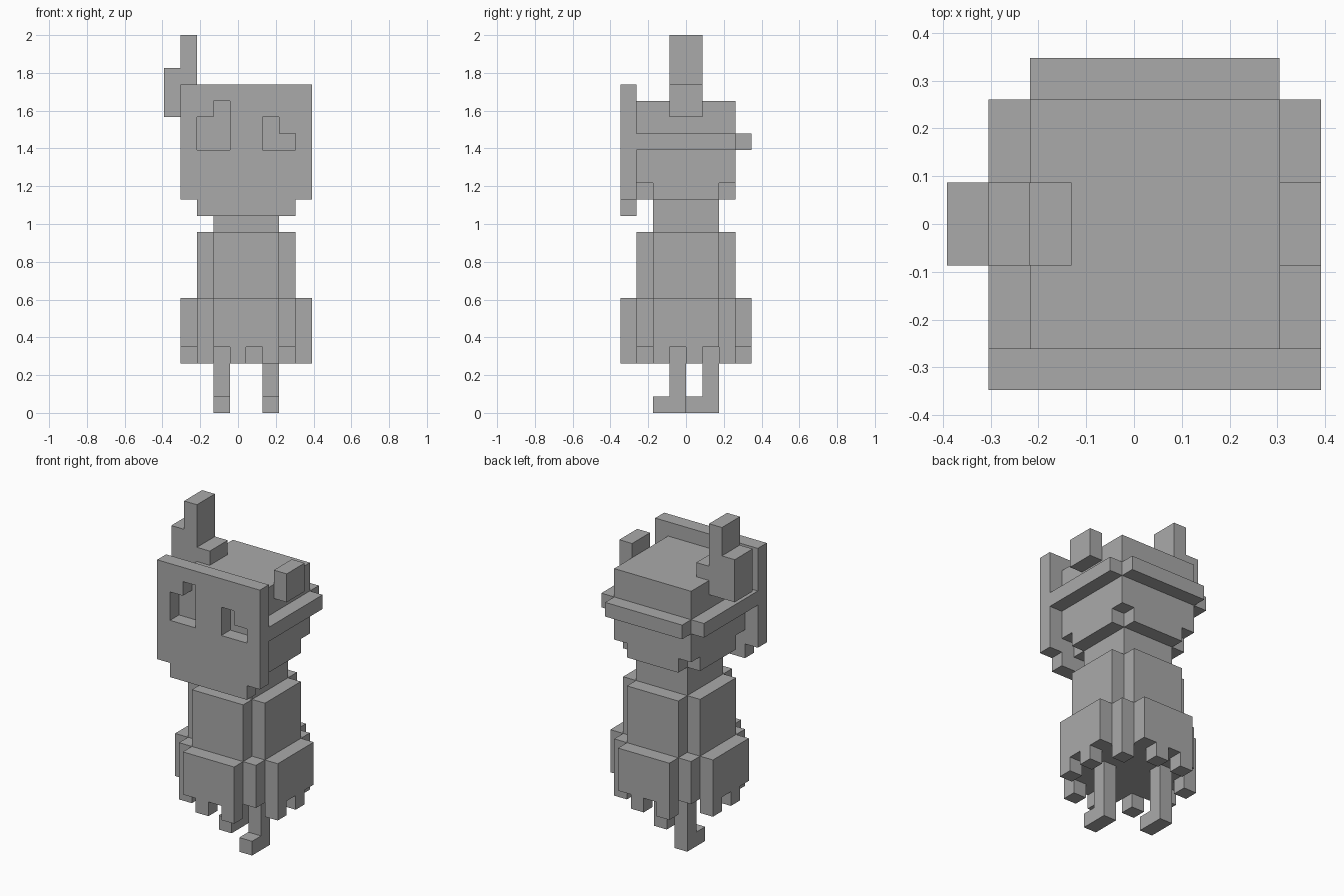
import bpy
import bmesh
from itertools import product
from mathutils import Vector

default = bpy.data.objects.get("Cube")
if default:
    bpy.data.objects.remove(default, do_unlink=True)

# The figure is 9 x 8 x 23 cubes
U = 2 / 23
ORIGIN = Vector((-4.5, -4, 0))

grey = bpy.data.materials.new("plain grey")
grey.use_nodes = True
COLOUR = (0.4, 0.4, 0.4, 1)
grey.diffuse_color = COLOUR
grey.node_tree.nodes["Principled BSDF"].inputs["Base Color"].default_value = COLOUR


def cells(x, y, z):
    return set(product(range(*x), range(*y), range(*z)))


def build(name, solid):
    """Skin a set of cubes with one clean outer shell."""
    bm = bmesh.new()
    corners = {}

    def corner(p):
        key = tuple(p)
        if key not in corners:
            corners[key] = bm.verts.new((Vector(p) + ORIGIN) * U)
        return corners[key]

    for c in sorted(solid):
        for axis, side in product(range(3), (0, 1)):
            near = list(c)
            near[axis] += 2 * side - 1
            if tuple(near) in solid:
                continue
            a, b = (axis + 1) % 3, (axis + 2) % 3
            loop = []
            for da, db in ((0, 0), (1, 0), (1, 1), (0, 1)):
                p = list(c)
                p[axis] += side
                p[a] += da
                p[b] += db
                loop.append(corner(p))
            bm.faces.new(loop if side else loop[::-1])
    bmesh.ops.dissolve_limit(bm, angle_limit=0.01, verts=bm.verts[:], edges=bm.edges[:])
    mesh = bpy.data.meshes.new(name)
    bm.to_mesh(mesh)
    bm.free()
    mesh.materials.append(grey)
    obj = bpy.data.objects.new(name, mesh)
    bpy.context.collection.objects.link(obj)


# Mask with a narrower chin and two stepped eye holes
mask = cells((1, 9), (0, 1), (13, 20)) | cells((2, 8), (0, 1), (12, 13))
mask -= cells((2, 4), (0, 1), (16, 18)) | cells((3, 4), (0, 1), (18, 19))
mask -= cells((6, 8), (0, 1), (16, 17)) | cells((6, 7), (0, 1), (17, 18))
build("mask", mask)

# Head with nicked jaw corners and a rim around it
head = cells((2, 8), (1, 7), (13, 19))
head -= set(product((2, 7), (1, 6), (13,)))
head |= cells((1, 9), (1, 7), (16, 17)) | cells((2, 8), (7, 8), (16, 17))
build("head", head)

# Tall right horn and broken left horn
build("right_horn", cells((0, 1), (3, 5), (18, 21))
      | cells((1, 2), (3, 5), (18, 23)) | cells((2, 3), (3, 5), (19, 20)))
build("left_horn", cells((8, 9), (3, 5), (18, 20)))

# Neck and cross-shaped torso
build("neck", cells((3, 7), (2, 6), (11, 13)))
build("torso", cells((3, 7), (1, 7), (7, 11)) | cells((2, 8), (2, 6), (7, 11)))

# Skirt with stepped corners
def skirt_layer(low, high):
    return (cells((3, 7), (0, 8), (low, high)) | cells((2, 8), (1, 7), (low, high))
            | cells((1, 9), (2, 6), (low, high)))


# Ragged hem: every second cube along the outer edge, alternating per side
hem = set()
for i, j, k in skirt_layer(3, 4):
    front_back = j in (0, 7)
    sides = i in (1, 8)
    if front_back and i % 2 == (0 if j == 0 else 1):
        hem.add((i, j, k))
    if sides and j % 2 == (0 if i == 8 else 1):
        hem.add((i, j, k))
hem |= {(2, 1, 3), (7, 6, 3)}
build("skirt", skirt_layer(4, 7) | hem)

# Striding legs with forward-pointing feet
for name, x, y in (("right_leg", 3, 5), ("left_leg", 6, 3)):
    build(name, cells((x, x + 1), (y, y + 1), (0, 4)) | {(x, y - 1, 0)})
